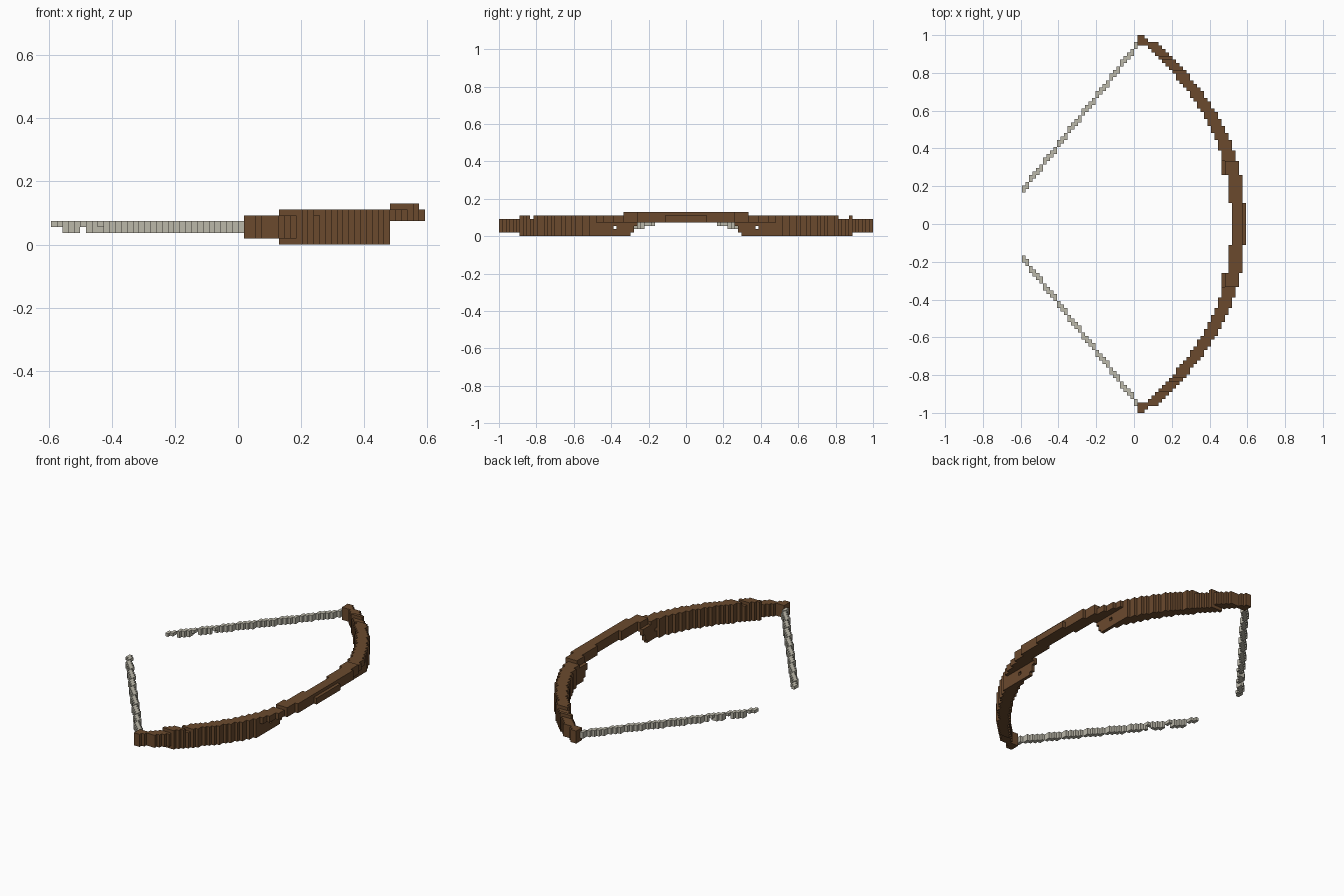
import bpy
import bmesh
from mathutils import Vector

cube = bpy.data.objects.get("Cube")
if cube:
    bpy.data.objects.remove(cube, do_unlink=True)

ROWS, COLS = 108, 64
U = 2 / ROWS          # edge of one block
MY, MX = (ROWS - 1) / 2, (COLS - 1) / 2


def material(name, color):
    m = bpy.data.materials.new(name)
    m.use_nodes = True
    m.diffuse_color = (*color, 1)
    m.node_tree.nodes["Principled BSDF"].inputs["Base Color"].default_value = (*color, 1)
    return m


def block_object(name, cells, mat):
    """Skin a set of grid cells with only its exposed square faces."""
    bm = bmesh.new()
    for cell in cells:
        c = Vector(cell)
        for axis in range(3):
            for sign in (-1, 1):
                n = Vector((0, 0, 0))
                n[axis] = sign
                if tuple(int(v) for v in c + n) in cells:
                    continue
                a = Vector((0, 0, 0))
                a[(axis + 1) % 3] = 1
                b = n.cross(a)
                corners = [c + (n + p * a + q * b) / 2
                           for p, q in ((-1, -1), (1, -1), (1, 1), (-1, 1))]
                bm.faces.new([bm.verts.new(((v.x - MX) * U, (v.y - MY) * U, (v.z + 0.5) * U))
                              for v in corners])
    bmesh.ops.remove_doubles(bm, verts=bm.verts, dist=U / 100)
    mesh = bpy.data.meshes.new(name)
    bm.to_mesh(mesh)
    bm.free()
    mesh.materials.append(mat)
    obj = bpy.data.objects.new(name, mesh)
    bpy.context.collection.objects.link(obj)
    return obj


def bow_span(y, k):
    """Range of x filled by the bow at position y in layer k, or None."""
    d = abs(y)
    c = 0.55 - 0.515 * d ** 2.3
    lo, hi = c - 0.038, c + 0.0365
    if d > 0.89:                                  # slim tips
        if d > 0.94:
            lo = 0.02
        if d > 0.96:
            hi = c + 0.015
        return (lo, hi) if 1 <= k <= 4 else None
    if k == 6:                                    # raised grip ridge
        return (max(lo, 0.48), min(hi, 0.567)) if d < 0.33 else None
    if k == 5 and 0.815 < d < (0.87 if y > 0 else 0.835):
        return None                               # nocks near the tips
    if k < 4:                                     # deep limbs, stopping short of the grip
        if d < 0.29 - 0.01 * k:
            return None
        if k == 2 and abs(d - 20.5 * U) < U / 2:  # small through holes
            return None
        return min(lo, 0.46), min(hi, 0.475)
    if k == 4 and d > 0.26:                       # ledge joining limb and grip
        lo = min(lo, max(c - 0.055, 0.46))
    return lo, hi


# Bow stave
bow = set()
for j in range(ROWS):
    for k in range(7):
        span = bow_span((j - MY) * U, k)
        if span:
            bow |= {(i, j, k) for i in range(COLS) if span[0] <= (i - MX) * U <= span[1]}
block_object("bow_stave", bow, material("dark wood brown", (0.145, 0.068, 0.027)))

# Two string halves running from the tips toward the draw point
string_mat = material("pale string grey", (0.50, 0.48, 0.40))
for name, side in (("string_back", 1), ("string_front", -1)):
    cells = set()
    for i in range(33):
        row = round(9 + 1.27 * i)
        layers = (3,) if i in (0, 1, 5) else (2, 3)
        cells |= {(i, int(MY + side * (r + 0.5)), k)
                  for r in (row, row + 1) for k in layers if (r, k) != (20, 2)}
    block_object(name, cells, string_mat)
